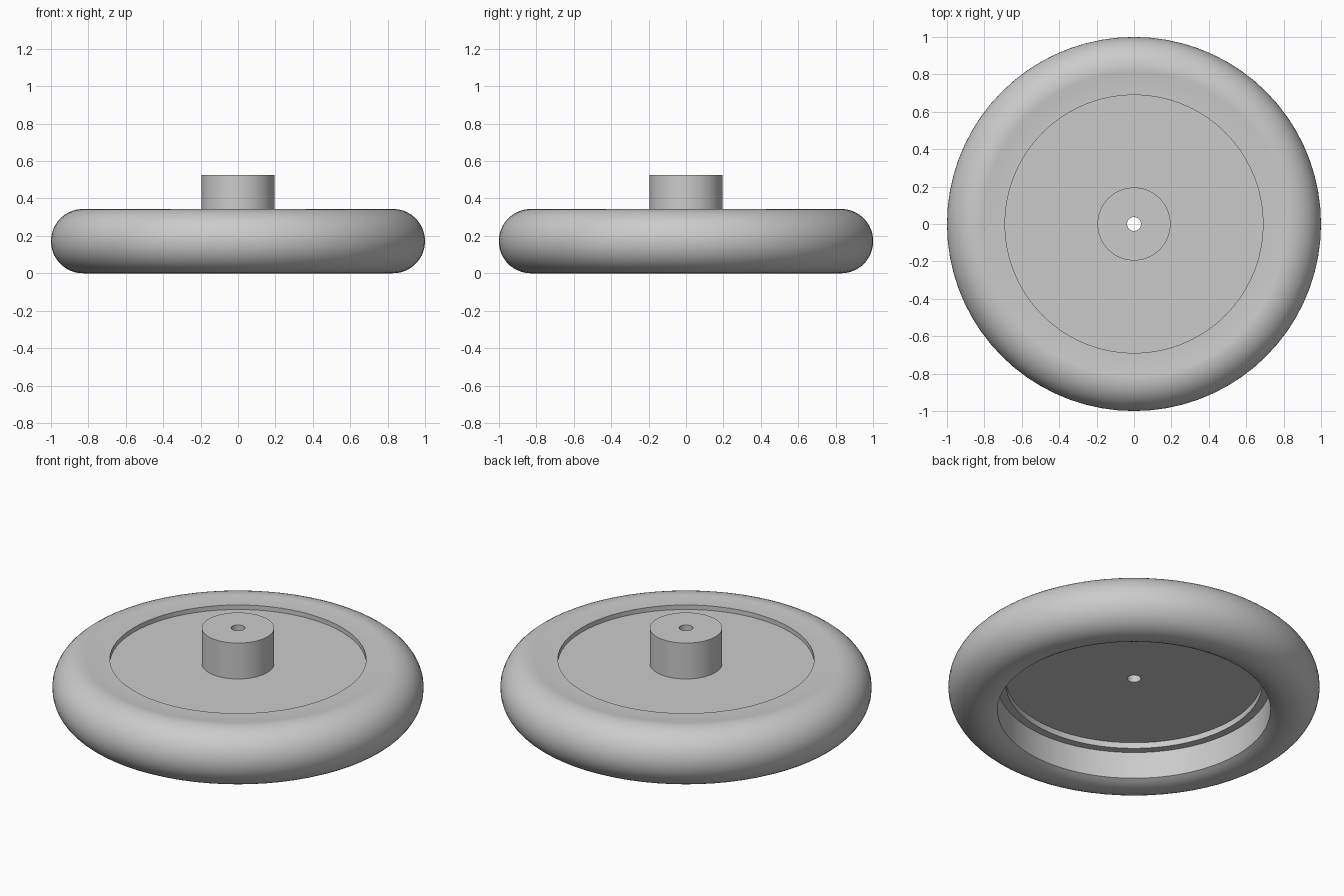
import bpy
import math

cube = bpy.data.objects.get("Cube")
if cube:
    bpy.data.objects.remove(cube, do_unlink=True)

# Single plain grey
COLOUR = (0.6, 0.6, 0.6, 1.0)
grey = bpy.data.materials.new("plain grey")
grey.use_nodes = True
grey.diffuse_color = COLOUR
grey.node_tree.nodes["Principled BSDF"].inputs["Base Color"].default_value = COLOUR

SEGMENTS = 72


def lathe(name, profile):
    """Spin an (r, z) profile around the z axis; walls face out when it runs upward."""
    verts, faces = [], []
    count = len(profile)
    for s in range(SEGMENTS):
        a = math.tau * s / SEGMENTS
        verts += [(r * math.cos(a), r * math.sin(a), z) for r, z in profile]
    for s in range(SEGMENTS):
        here, there = s * count, (s + 1) % SEGMENTS * count
        for i in range(count - 1):
            faces.append((here + i, there + i, there + i + 1, here + i + 1))
    mesh = bpy.data.meshes.new(name)
    mesh.from_pydata(verts, [], faces)
    mesh.materials.append(grey)
    obj = bpy.data.objects.new(name, mesh)
    bpy.context.collection.objects.link(obj)
    bpy.ops.object.select_all(action="DESELECT")
    obj.select_set(True)
    bpy.context.view_layer.objects.active = obj
    bpy.ops.object.shade_smooth_by_angle(angle=math.radians(30))
    return obj


# Main dimensions
TUBE = 0.172                        # radius of the round tyre section
RING = 1.0 - TUBE                   # radius of the tyre's centre circle
INNER, OPENING = 0.69, 0.735        # disc edge, underside opening
PLATE_LOW, PLATE_TOP, LEDGE = 0.222, 0.313, 0.187
HUB, HUB_TOP, BORE = 0.195, 0.526, 0.037
LIP = 0.79                          # where the round tyre meets the flat rim

# Tyre: stepped inside wall, round outside, flat rim on top
start = -math.acos((OPENING - RING) / TUBE)
end = math.acos((LIP - RING) / TUBE)
STEPS = 28
arc = []
for i in range(STEPS + 1):
    t = start + (end - start) * i / STEPS
    arc.append((RING + TUBE * math.cos(t), TUBE + TUBE * math.sin(t)))
rim_z = arc[-1][1]
lathe("tyre", [(INNER, PLATE_LOW), (INNER, LEDGE), (OPENING, LEDGE)]
      + arc + [(INNER, rim_z), (INNER, PLATE_TOP)])

# Disc with raised hub and a bore right through
lathe("disc_and_hub", [(INNER, PLATE_TOP), (HUB, PLATE_TOP), (HUB, HUB_TOP),
                       (BORE, HUB_TOP), (BORE, PLATE_LOW), (INNER, PLATE_LOW)])
